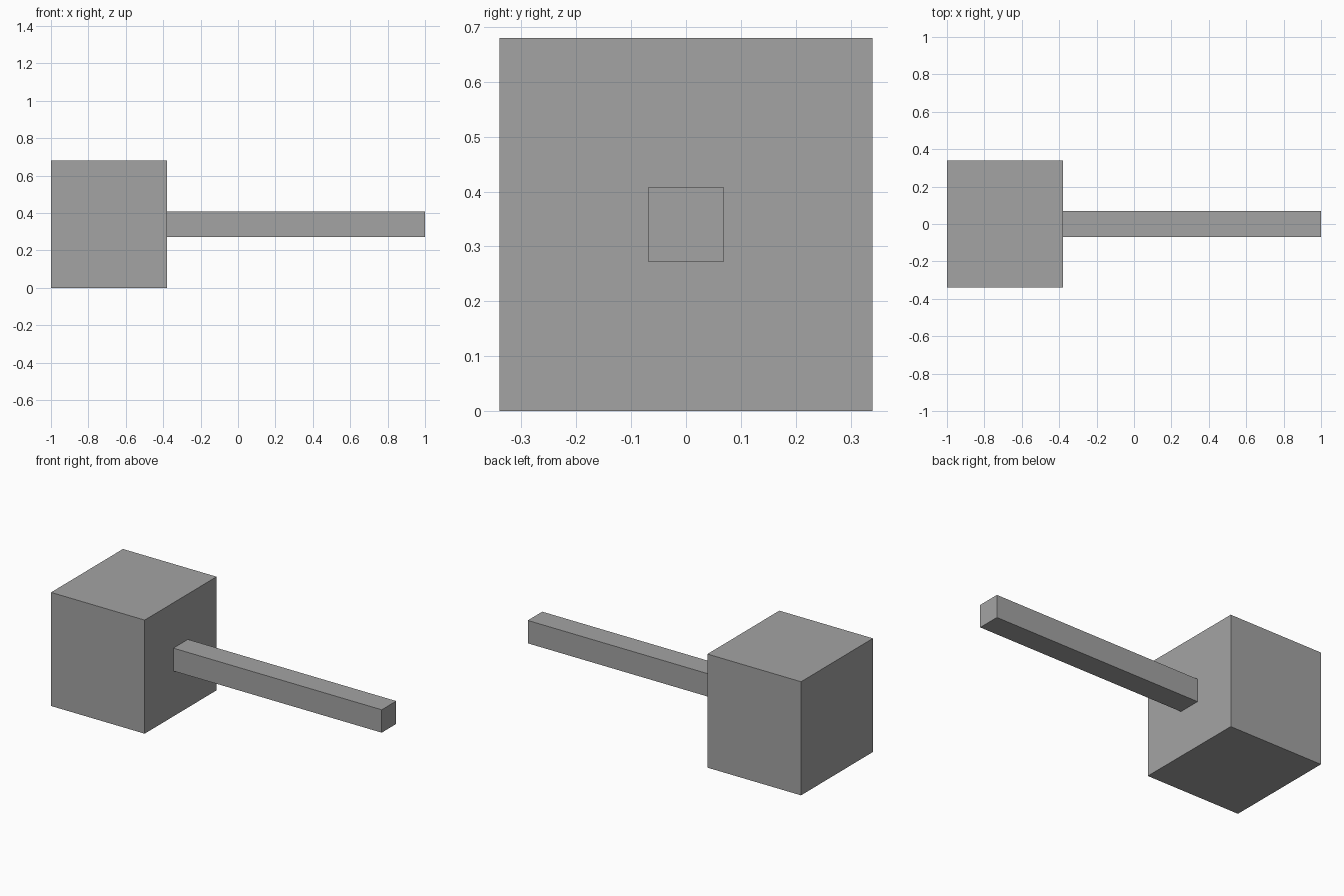
import bpy

if "Cube" in bpy.data.objects:
    bpy.data.objects.remove(bpy.data.objects["Cube"], do_unlink=True)

# Single flat grey
grey = bpy.data.materials.new("plain_grey")
grey.use_nodes = True
colour = (0.37, 0.37, 0.37, 1.0)
grey.diffuse_color = colour
grey.node_tree.nodes["Principled BSDF"].inputs["Base Color"].default_value = colour


def box(name, low, high):
    """Axis-aligned box between two corners."""
    centre = [(a + b) / 2 for a, b in zip(low, high)]
    bpy.ops.mesh.primitive_cube_add(size=1, location=centre)
    obj = bpy.context.object
    obj.name = name
    obj.scale = [b - a for a, b in zip(low, high)]
    bpy.ops.object.transform_apply(location=False, rotation=False, scale=True)
    obj.data.materials.append(grey)
    return obj


HEAD = 0.34      # half width of the head, also the height of its centre
GRIP = 0.0685    # half width of the handle
JOINT = -0.38    # where the handle meets the head

# Mallet head
box("hammer_head", (-1, -HEAD, 0), (JOINT, HEAD, 2 * HEAD))

# Square handle, centred on the inner face of the head
box("handle", (JOINT, -GRIP, HEAD - GRIP), (1, GRIP, HEAD + GRIP))
